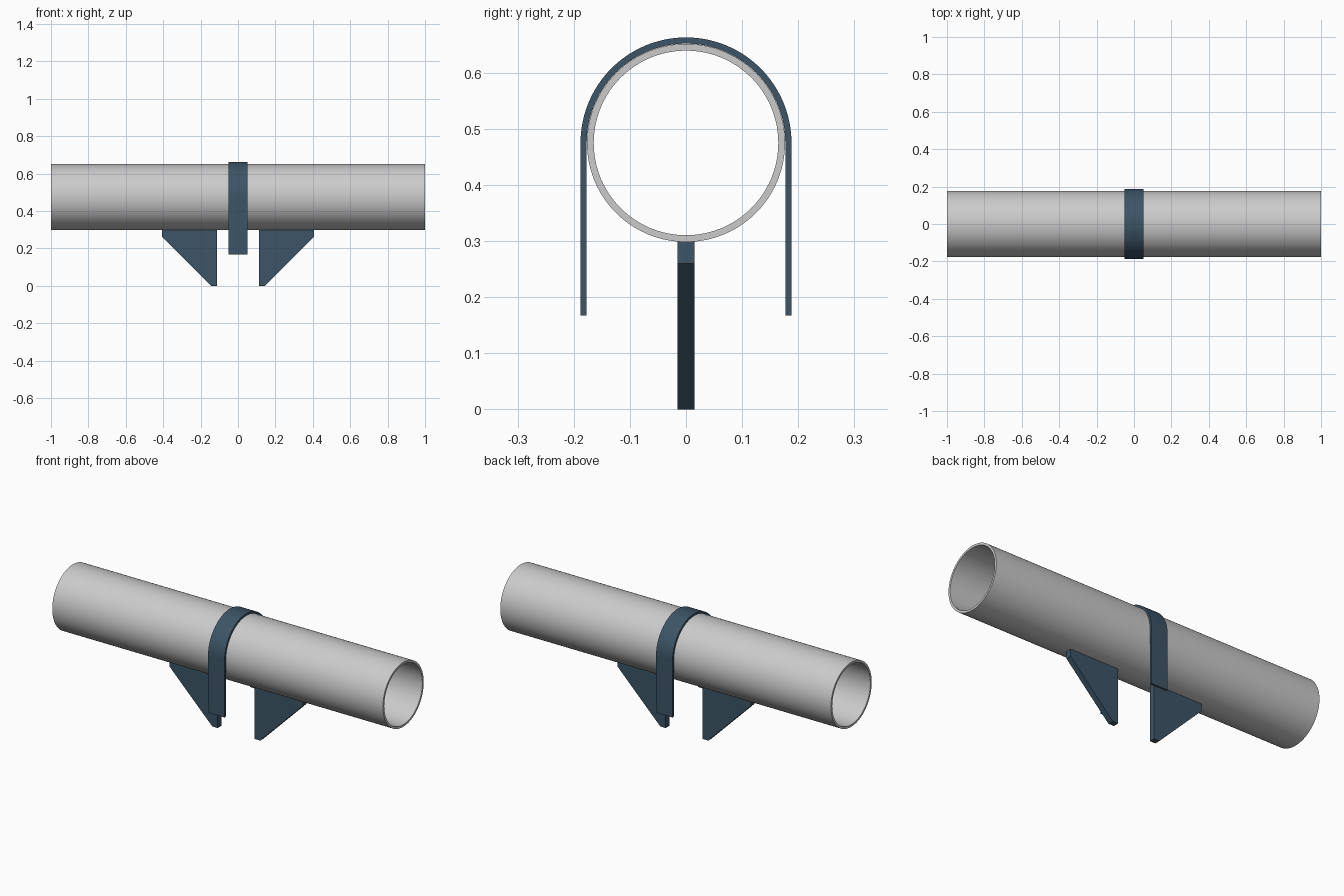
import bpy, bmesh, math

if "Cube" in bpy.data.objects:
    bpy.data.objects.remove(bpy.data.objects["Cube"])

CZ = 0.475             # pipe axis height
R_OUT, R_IN = 0.1765, 0.1645
STRAP_OUT, STRAP_IN = 0.188, 0.177

steel = bpy.data.materials.new("dark_blue_steel")
steel.diffuse_color = (0.045, 0.09, 0.135, 1)
steel.use_nodes = True
steel.node_tree.nodes["Principled BSDF"].inputs["Base Color"].default_value = steel.diffuse_color


def finish(name, bm, mat=None, smooth=False):
    bmesh.ops.recalc_face_normals(bm, faces=bm.faces)
    mesh = bpy.data.meshes.new(name)
    bm.to_mesh(mesh)
    bm.free()
    obj = bpy.data.objects.new(name, mesh)
    bpy.context.collection.objects.link(obj)
    if mat:
        mesh.materials.append(mat)
    if smooth:
        bpy.ops.object.select_all(action='DESELECT')
        obj.select_set(True)
        bpy.context.view_layer.objects.active = obj
        bpy.ops.object.shade_smooth_by_angle(angle=math.radians(30))
    return obj


def sweep_band(name, outer, inner, half_len, closed, mat=None):
    """Extrude the strip between two matching (y, z) outlines along x."""
    bm = bmesh.new()
    rings = [[bm.verts.new((x, y, z)) for x, (y, z) in
              ((-half_len, o), (half_len, o), (half_len, i), (-half_len, i))]
             for o, i in zip(outer, inner)]
    n = len(rings)
    for k in range(n if closed else n - 1):
        a, b = rings[k], rings[(k + 1) % n]
        for j in range(4):
            bm.faces.new((a[j], a[(j + 1) % 4], b[(j + 1) % 4], b[j]))
    if not closed:
        bm.faces.new(rings[0])
        bm.faces.new(rings[-1])
    return finish(name, bm, mat, True)


def arc(r, end, n):
    return [(r * math.cos(end * k / n), CZ + r * math.sin(end * k / n)) for k in range(n + 1)]


# Hollow pipe
sweep_band("pipe", arc(R_OUT, math.tau, 96)[:-1], arc(R_IN, math.tau, 96)[:-1], 1.0, True)


# Inverted U strap over the pipe
def u_shape(r, foot=0.167):
    return [(r, foot)] + arc(r, math.pi, 48) + [(-r, foot)]


sweep_band("strap", u_shape(STRAP_OUT), u_shape(STRAP_IN), 0.05, False, steel)

# Mirrored gusset plates welded under the pipe
profile = [(0.112, 0), (0.145, 0), (0.405, 0.26), (0.405, 0.299), (0.112, 0.299)]
for side, label in ((-1, "left"), (1, "right")):
    bm = bmesh.new()
    face = bm.faces.new([bm.verts.new((side * x, -0.0155, z)) for x, z in profile])
    ext = bmesh.ops.extrude_face_region(bm, geom=[face])
    bmesh.ops.translate(bm, vec=(0, 0.031, 0),
                        verts=[v for v in ext["geom"] if isinstance(v, bmesh.types.BMVert)])
    finish(label + "_gusset_plate", bm, steel)
